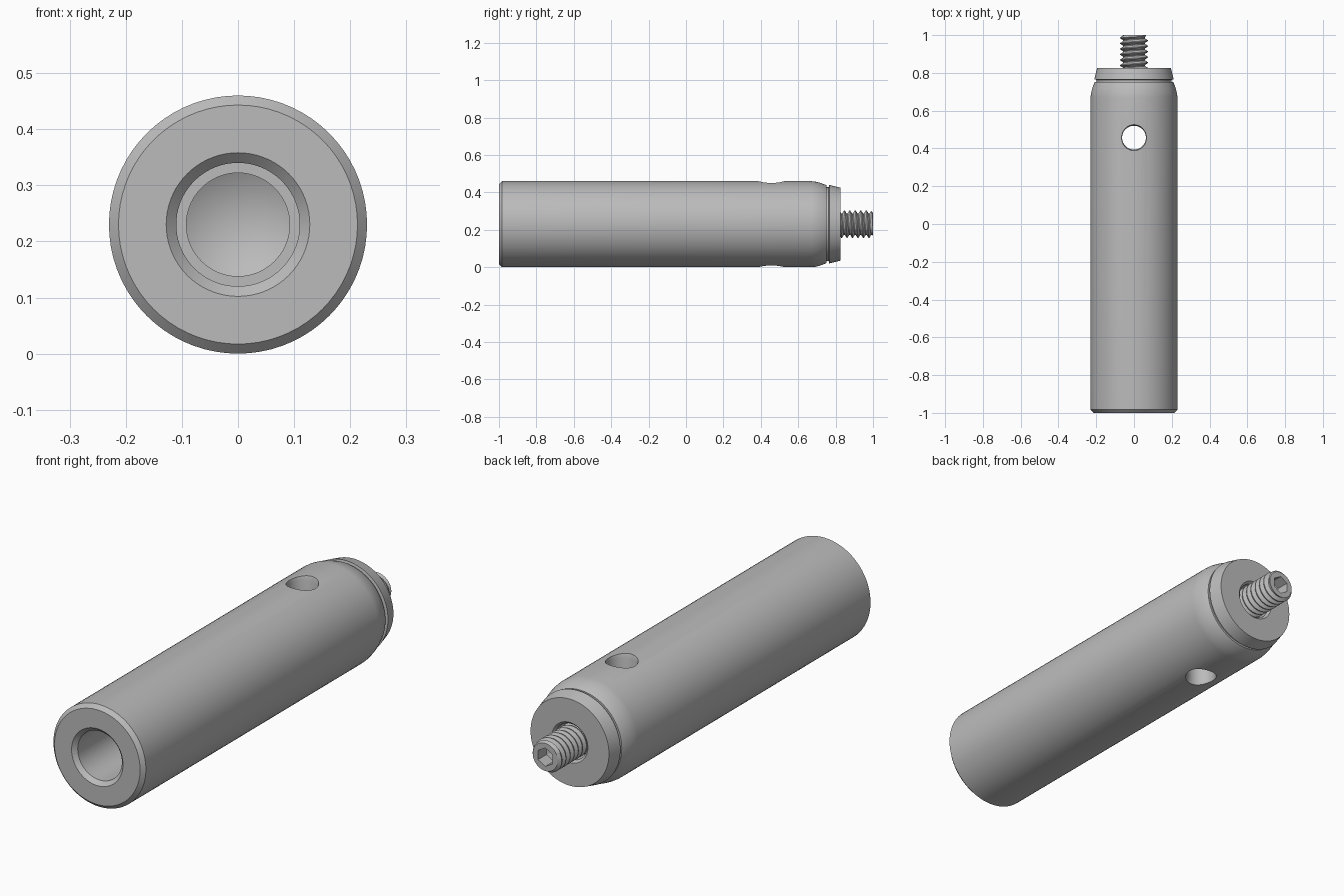
import bpy, bmesh
from math import pi, cos, sin, tau

if "Cube" in bpy.data.objects:
    bpy.data.objects.remove(bpy.data.objects["Cube"], do_unlink=True)

AXIS_Z = 0.23      # height of the long axis
SIDES = 72

grey = bpy.data.materials.new("satin grey metal")
grey.use_nodes = True
COLOUR = (0.5, 0.5, 0.5, 1)
grey.diffuse_color = COLOUR
grey.node_tree.nodes["Principled BSDF"].inputs["Base Color"].default_value = COLOUR


def finish(name, bm, angle=pi / 6):
    bmesh.ops.remove_doubles(bm, verts=bm.verts, dist=1e-5)
    bmesh.ops.dissolve_degenerate(bm, edges=bm.edges, dist=1e-6)
    bmesh.ops.recalc_face_normals(bm, faces=bm.faces)
    mesh = bpy.data.meshes.new(name)
    bm.to_mesh(mesh)
    bm.free()
    obj = bpy.data.objects.new(name, mesh)
    bpy.context.collection.objects.link(obj)
    mesh.materials.append(grey)
    shade(obj, angle)
    return obj


def shade(obj, angle=pi / 6):
    bpy.ops.object.select_all(action='DESELECT')
    obj.select_set(True)
    bpy.context.view_layer.objects.active = obj
    bpy.ops.object.shade_smooth_by_angle(angle=angle)


def ring(bm, radius, y):
    """Ring round the y axis; radius is a number or a function of the angle."""
    verts = []
    for i in range(SIDES):
        a = tau * i / SIDES
        r = radius(a) if callable(radius) else radius
        verts.append(bm.verts.new((r * cos(a), y, r * sin(a))))
    return verts


def skin(bm, rings):
    for low, high in zip(rings, rings[1:]):
        for i in range(SIDES):
            j = (i + 1) % SIDES
            bm.faces.new((low[i], low[j], high[j], high[i]))


def lathe(name, profile, closed=False):
    """Turn (radius, y) points; open profiles start and end on the axis."""
    bm = bmesh.new()
    inner = profile if closed else profile[1:-1]
    rings = [ring(bm, r, y) for r, y in inner]
    skin(bm, rings + rings[:1] if closed else rings)
    if not closed:
        for (r, y), edge in ((profile[0], rings[0]), (profile[-1], rings[-1])):
            tip = bm.verts.new((0, y, 0))
            for i in range(SIDES):
                bm.faces.new((tip, edge[i], edge[(i + 1) % SIDES]))
    return finish(name, bm)


# Handle body with stepped, cone-bottomed bore in the front
body = lathe("handle_body", [
    (0, -0.49), (0.092, -0.54), (0.092, -0.65), (0.11, -0.65),
    (0.11, -0.982), (0.128, -1), (0.213, -1), (0.23, -0.983),
    (0.23, 0.67), (0.228, 0.69), (0.222, 0.715), (0.211, 0.745),
    (0.207, 0.752), (0, 0.752)])

# Vertical cross hole with eased rims
cutter = lathe("hole_cutter", [
    (0, -0.26), (0.085, -0.26), (0.069, -0.23), (0.063, -0.21),
    (0.063, 0.21), (0.069, 0.23), (0.085, 0.26), (0, 0.26)])
cutter.rotation_euler.x = pi / 2
cutter.location.y = 0.457
cutter.hide_render = True
bpy.context.view_layer.update()
cut = body.modifiers.new("cross_hole", 'BOOLEAN')
cut.object = cutter
cut.operation = 'DIFFERENCE'
cut.solver = 'EXACT'
bpy.context.view_layer.objects.active = body
bpy.ops.object.modifier_apply(modifier=cut.name)
bpy.data.objects.remove(cutter, do_unlink=True)
shade(body)

# Tapered collar behind a narrow groove
collar = lathe("end_collar", [
    (0.08, 0.74), (0.198, 0.74), (0.198, 0.763), (0.21, 0.766),
    (0.195, 0.826), (0.09, 0.826), (0.08, 0.816)], closed=True)

# Set screw: helical thread, chamfered tip, hex socket
PITCH, START, END = 0.0292, 0.735, 1.0
PROFILE = (0.073, 0.073, 0.057, 0.057)       # crest, crest, root, root
PHASE = (0, 0.15, 0.5, 0.65)
TIP = 0.062
bm = bmesh.new()


def thread_point(k, i):
    a = tau * i / SIDES
    y = START + PITCH * (k // 4 - 1 + PHASE[k % 4] - i / SIDES + 1)
    r = min(PROFILE[k % 4], TIP + max(END - y, 0))
    if y <= START or y >= END:
        y, r = min(max(y, START), END), TIP
    return bm.verts.new((r * cos(a), y, r * sin(a)))


turns = int((END - START) / PITCH) + 3
grid = [[thread_point(k, i) for i in range(SIDES + 1)] for k in range(turns * 4)]
for low, high in zip(grid, grid[1:]):
    for i in range(SIDES):
        quad = (low[i], low[i + 1], high[i + 1], high[i])
        if any((v.co - quad[0].co).length > 1e-6 and
               abs(v.co.y - quad[0].co.y) > 1e-6 for v in quad):
            bm.faces.new(quad)


def hexagon(a):
    return 0.036 / cos((a + pi / 6) % (pi / 3) - pi / 6)


skin(bm, [ring(bm, TIP, END), ring(bm, hexagon, END),
          ring(bm, hexagon, END - 0.06), ring(bm, 0.001, END - 0.07)])
screw = finish("set_screw", bm, pi / 5)

for part in (body, collar, screw):
    part.location.z = AXIS_Z
